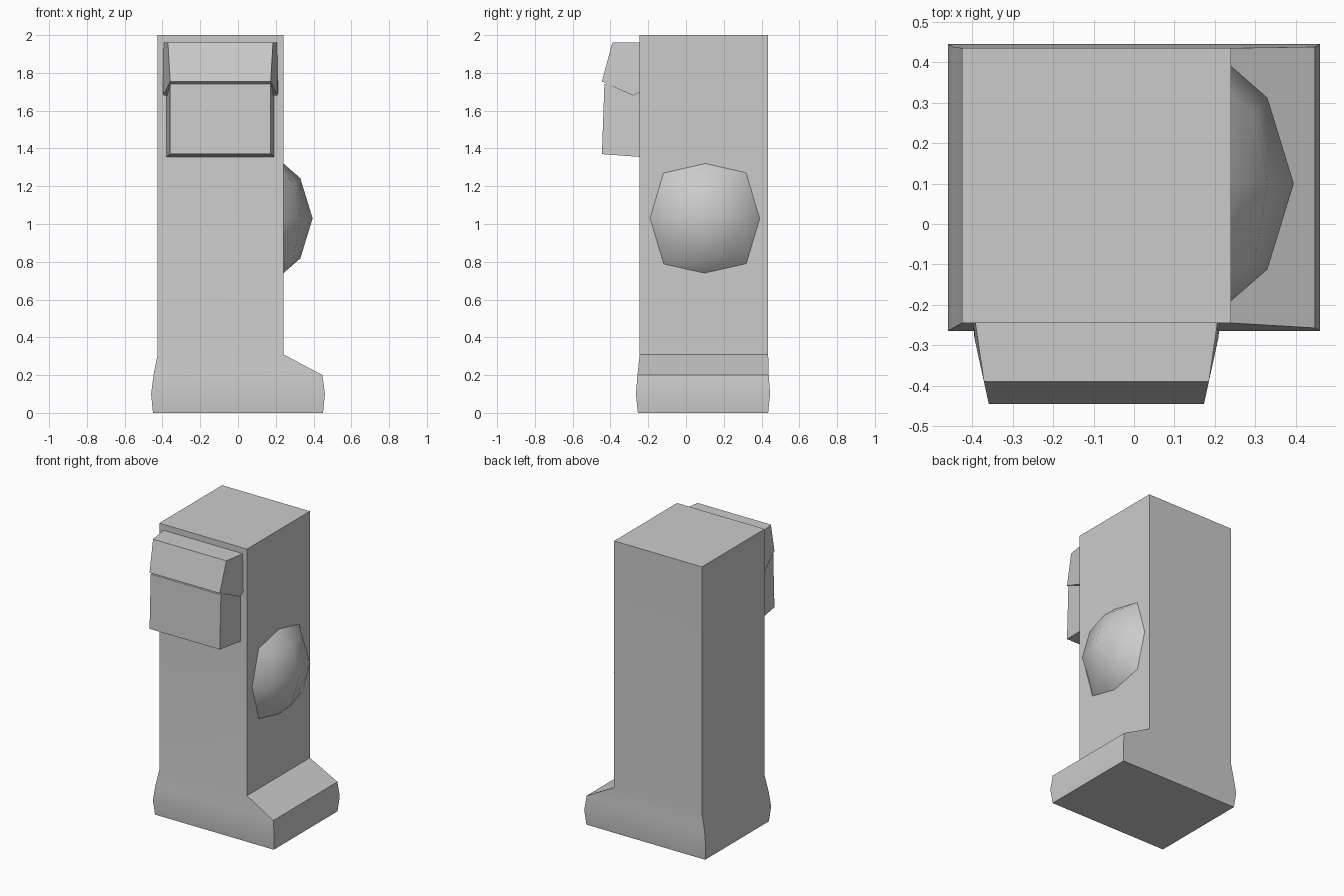
import bpy, math

if "Cube" in bpy.data.objects:
    bpy.data.objects.remove(bpy.data.objects["Cube"])


def make(name, verts, faces, angle):
    mesh = bpy.data.meshes.new(name)
    mesh.from_pydata(verts, [], faces)
    obj = bpy.data.objects.new(name, mesh)
    bpy.context.collection.objects.link(obj)
    bpy.ops.object.select_all(action='DESELECT')
    obj.select_set(True)
    bpy.context.view_layer.objects.active = obj
    bpy.ops.object.mode_set(mode='EDIT')
    bpy.ops.mesh.select_all(action='SELECT')
    bpy.ops.mesh.normals_make_consistent(inside=False)
    bpy.ops.object.mode_set(mode='OBJECT')
    bpy.ops.object.shade_smooth_by_angle(angle=math.radians(angle))
    return obj


def loft(name, rings, angle):
    """Skin equal-length closed rings and cap both ends."""
    n = len(rings[0])
    verts = [p for ring in rings for p in ring]
    faces = [(r * n + i, r * n + (i + 1) % n, (r + 1) * n + (i + 1) % n, (r + 1) * n + i)
             for r in range(len(rings) - 1) for i in range(n)]
    faces += [tuple(range(n)), tuple(range(len(verts) - n, len(verts)))]
    return make(name, verts, faces, angle)


def tapered_prism(name, profile, angle):
    """Side profile of (y, z, half width), mirrored about the part's centre."""
    cx = -0.093
    return loft(name, [[(cx + s * w, y, z) for y, z, w in profile] for s in (-1, 1)], angle)


# Column with a flared foot: z, x min, x max, y min, y max
sections = [(0, -0.45, 0.45, -0.255, 0.435), (0.1, -0.46, 0.46, -0.265, 0.445),
            (0.2, -0.447, 0.447, -0.257, 0.438), (0.31, -0.425, 0.24, -0.245, 0.435),
            (2, -0.425, 0.24, -0.245, 0.435)]
loft("column", [[(a, c, z), (b, c, z), (b, d, z), (a, d, z)]
                for z, a, b, c, d in sections], 35)

# Front box and the hood overlapping its top
tapered_prism("front_box", [(-0.24, 1.355, 0.285), (-0.445, 1.37, 0.266),
                            (-0.432, 1.74, 0.266), (-0.24, 1.80, 0.285)], 40)
tapered_prism("hood", [(-0.24, 1.70, 0.305), (-0.28, 1.68, 0.302), (-0.445, 1.755, 0.266),
                       (-0.39, 1.96, 0.278), (-0.24, 1.96, 0.300)], 40)

# Rounded-square dome on the right side: x, straight reach, diagonal reach in y and z
rings = []
for x_straight, x_diag, r, dy, dz in [(0.235, 0.235, 0.295, 0.222, 0.245),
                                      (0.33, 0.302, 0.212, 0.172, 0.180)]:
    ring = []
    for k in range(8):
        c, s = round(math.cos(k * math.pi / 4), 3), round(math.sin(k * math.pi / 4), 3)
        if k % 2:
            ring.append((x_diag, 0.1 + math.copysign(dy, c), 1.03 + math.copysign(dz, s)))
        else:
            ring.append((x_straight, 0.1 + r * c, 1.03 + r * s))
    rings.append(ring)
verts = rings[0] + rings[1] + [(0.395, 0.1, 1.03)]
faces = [(i, (i + 1) % 8, 8 + (i + 1) % 8, 8 + i) for i in range(8)]
faces += [(8 + i, 8 + i + 1, 8 + (i + 2) % 8, 16) for i in range(0, 8, 2)]
faces.append(tuple(range(8)))
make("side_dome", verts, faces, 60)
